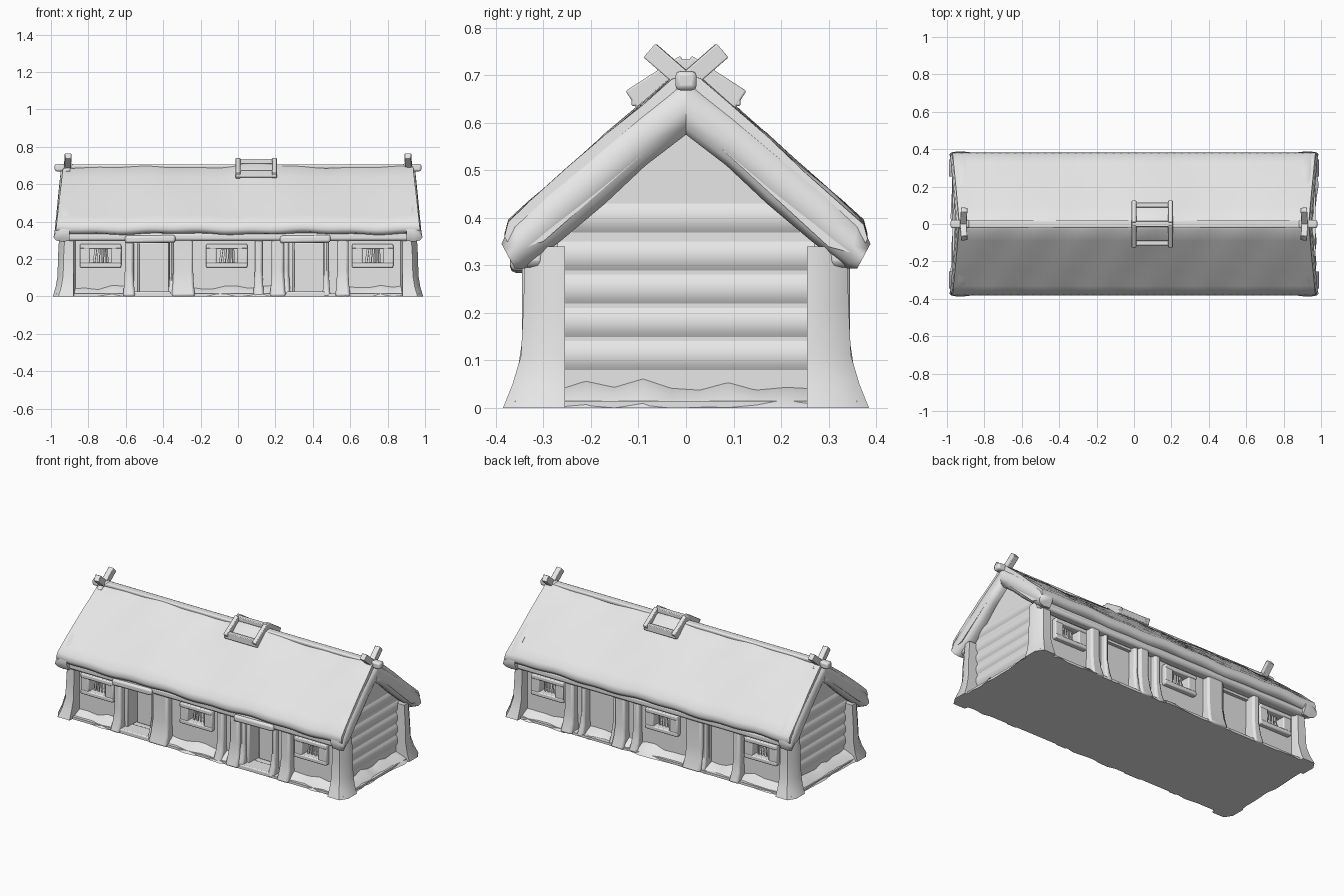
import bpy, bmesh, math, random
from mathutils import Vector

random.seed(4)
if "Cube" in bpy.data.objects:
    bpy.data.objects.remove(bpy.data.objects["Cube"])

clay = bpy.data.materials.new("pale_grey")
clay.use_nodes = True
clay.diffuse_color = (0.8, 0.8, 0.8, 1)
clay.node_tree.nodes["Principled BSDF"].inputs["Base Color"].default_value = (0.8, 0.8, 0.8, 1)


def loft(name, rings, bevel=0.0, angle=50):
    """Closed solid through a list of equal rings of points."""
    bm = bmesh.new()
    loops = [[bm.verts.new(p) for p in ring] for ring in rings]
    n = len(loops[0])
    for a, b in zip(loops, loops[1:]):
        for i in range(n):
            j = (i + 1) % n
            bm.faces.new((a[i], a[j], b[j], b[i]))
    bm.faces.new(loops[0])
    bm.faces.new(loops[-1])
    bmesh.ops.recalc_face_normals(bm, faces=bm.faces)
    mesh = bpy.data.meshes.new(name)
    bm.to_mesh(mesh)
    bm.free()
    mesh.materials.append(clay)
    obj = bpy.data.objects.new(name, mesh)
    bpy.context.collection.objects.link(obj)
    if angle:
        bpy.ops.object.select_all(action='DESELECT')
        obj.select_set(True)
        bpy.context.view_layer.objects.active = obj
        bpy.ops.object.shade_smooth_by_angle(angle=math.radians(angle))
    if bevel:
        mod = obj.modifiers.new("soft_edges", 'BEVEL')
        mod.width, mod.segments = bevel, 2
    return obj


def rect(x0, x1, y0, y1, z):
    return [(x0, y0, z), (x1, y0, z), (x1, y1, z), (x0, y1, z)]


def box(name, x, y, z, bevel=0.0, angle=50):
    return loft(name, [rect(*x, *y, z[0]), rect(*x, *y, z[1])], bevel, angle)


def beam(name, p, q, width, height, bevel=0.006):
    p, q = Vector(p), Vector(q)
    d = (q - p).normalized()
    side = d.cross(Vector((0, 0, 1))).normalized()
    up = side.cross(d)
    corners = [side * (a * width / 2) + up * (b * height / 2)
               for a, b in ((-1, -1), (1, -1), (1, 1), (-1, 1))]
    return loft(name, [[e + c for c in corners] for e in (p, q)], bevel)


def span(a, b):
    return (min(a, b), max(a, b))


windows = (-0.735, -0.06, 0.72)
doors = ((-0.56, -0.37), (0.27, 0.46))

# Walls with a gabled profile, soft horizontal courses along the ends
profile = [(-0.3, 0), (0.3, 0), (0.3, 0.34), (0, 0.61), (-0.3, 0.34)]
walls = loft("walls", [[(x, y, z) for y, z in profile] for x in (-0.9, 0.9)], angle=30)

# Cut recesses for doors, rear panels and windows, then drop the cutters
cutters = []
for s in (-1, 1):
    for x in windows:
        cutters.append(box("window_cutter", (x - 0.055, x + 0.055),
                           span(s * 0.25, s * 0.4), (0.18, 0.255), angle=0))
    for d in doors:
        depth = 0.2 if s < 0 else 0.28
        cutters.append(box("panel_cutter", d, span(s * depth, s * 0.4), (0.02, 0.285), angle=0))
for c in cutters:
    mod = walls.modifiers.new("recess", 'BOOLEAN')
    mod.operation, mod.object = 'DIFFERENCE', c
    bpy.ops.object.select_all(action='DESELECT')
    bpy.context.view_layer.objects.active = walls
    bpy.ops.object.modifier_apply(modifier=mod.name)
    bpy.data.objects.remove(c)

for e in (-1, 1):
    for i, z in enumerate((0.11, 0.18, 0.25, 0.32, 0.40)):
        w = 0.27 if z < 0.34 else 0.24
        log = [(0, -0.035), (0.01, -0.02), (0.014, 0), (0.01, 0.02), (0, 0.035)]
        loft(f"end_course_{e}_{i}",
             [[(e * (0.897 + a), y, z + b) for a, b in log] for y in (-w, w)], angle=60)

# Floor slab
box("floor_slab", (-0.97, 0.97), (-0.36, 0.36), (0.0, 0.015))

# Corner posts with flared feet
for ex in (-1, 1):
    for ey in (-1, 1):
        rings = []
        for z, x1, y1 in ((0, 0.99, 0.385), (0.05, 0.975, 0.365), (0.11, 0.965, 0.347),
                          (0.22, 0.962, 0.342), (0.34, 0.955, 0.338)):
            rings.append([(ex * 0.87, ey * 0.255, z), (ex * x1, ey * 0.255, z),
                          (ex * x1, ey * (y1 - 0.045), z), (ex * (x1 - 0.03), ey * y1, z),
                          (ex * 0.88, ey * y1, z), (ex * 0.87, ey * 0.3, z)])
        loft(f"corner_post_{ex}_{ey}", rings, angle=40)

# Upright posts along both long walls
for s in (-1, 1):
    for x0, x1, out in ((-0.605, -0.56, 0.345), (-0.365, -0.345, 0.33), (-0.345, -0.24, 0.345),
                        (0.09, 0.13, 0.335), (0.18, 0.245, 0.345),
                        (0.245, 0.272, 0.33), (0.46, 0.485, 0.335), (0.53, 0.59, 0.345)):
        rings = []
        for z, flare in ((0, 0.03), (0.06, 0.012), (0.14, 0), (0.34, 0)):
            g = flare * 0.35
            rings.append(rect(x0 - g, x1 + g, *span(s * 0.27, s * (out + flare)), z))
        loft(f"wall_post_{s}_{x0}", rings, 0.012)
    # Wall plate under the eaves
    beam(f"wall_plate_{s}", (-0.95, s * 0.325, 0.318), (0.95, s * 0.325, 0.318), 0.06, 0.045, 0.015)

    # Window frames and bars
    for x in windows:
        for z in (0.167, 0.267):
            beam(f"window_rail_{s}_{x}_{z}", (x - 0.11, s * 0.31, z), (x + 0.11, s * 0.31, z),
                 0.04, 0.026)
        for e in (-1, 1):
            a = x + e * 0.083
            box(f"window_jamb_{s}_{x}_{e}", (a - 0.028, a + 0.028),
                span(s * 0.29, s * 0.327), (0.16, 0.275), 0.006)
        for k in (-0.035, -0.012, 0.012, 0.035):
            beam(f"window_bar_{s}_{x}_{k}", (x + k, s * 0.29, 0.177),
                 (x + k * 0.8 + 0.004, s * 0.292, 0.258), 0.009, 0.012, 0)

# Door lintels, thresholds and leaves
for n, (a, b) in enumerate(doors):
    beam(f"door_lintel_{n}", (a - 0.045, -0.34, 0.304), (b + 0.035, -0.34, 0.308), 0.06, 0.04, 0.012)
    box(f"door_sill_{n}", (a - 0.01, b + 0.01), (-0.36, -0.26), (0, 0.025), 0.006)
    box(f"door_leaf_{n}", (a + 0.03, b), (-0.225, -0.195), (0.02, 0.285), 0.004)
    box(f"door_jamb_{n}", (a, a + 0.025), (-0.31, -0.2), (0.02, 0.285), 0.005)


# Uneven earth ledges at the foot of the walls
def ledge(name, a, b, base, reach, along_x, s):
    rings = []
    count = max(4, int(abs(b - a) / 0.06))
    for i in range(count + 1):
        t = a + (b - a) * i / count
        h = 0.04 + random.uniform(-0.012, 0.014)
        out = reach + random.uniform(-0.012, 0.008)
        cross = [(base, 0), (out, 0), (out - 0.025, h * 0.7), (base, h + 0.012)]
        rings.append([(t, s * d, z) if along_x else (s * d, t, z) for d, z in cross])
    loft(name, rings, angle=35)


for s in (-1, 1):
    for a, b in ((-0.89, -0.6), (-0.25, 0.19), (0.57, 0.89)):
        ledge(f"long_ledge_{s}_{a}", a, b, 0.29, 0.365, True, s)
    ledge(f"end_ledge_{s}", -0.27, 0.27, 0.89, 0.98, False, s)
for a, b in doors:
    ledge(f"rear_ledge_{a}", a, b, 0.27, 0.36, True, 1)


# Thatch: half profile mirrored about the ridge, gently lumpy
def mirrored(half):
    return half + [(-y, z) for y, z in reversed(half) if y > 0]


def lump(x, y):
    return (0.004 * math.sin(9 * x + 5 * y) + 0.003 * math.sin(23 * x - 17 * y)
            + 0.014 * math.exp(-((x - 0.1) / 0.15) ** 2 - (y / 0.1) ** 2))


sheet = [(0, 0.61), (0.3, 0.345), (0.345, 0.333), (0.372, 0.34), (0.382, 0.36), (0.374, 0.39),
         (0.33, 0.43), (0.25, 0.5), (0.17, 0.572), (0.09, 0.637), (0.03, 0.688), (0, 0.697)]
sheet = sheet + [(-y, z) for y, z in reversed(sheet[1:-1])]
rings = []
for i in range(49):
    t = -1 + i / 24
    ring = []
    for y, z in sheet:
        x = t * (0.935 + 0.04 * (0.7 - z) / 0.36)
        ring.append((x, y, z + lump(x, y)))
    rings.append(ring)
loft("thatch_roof", rings, angle=60)

# Thick rolled gable edges
cross = [(0, 0.06), (0.5, 0), (0.85, 0.12), (1, 0.45), (0.9, 0.8), (0.5, 1), (0, 0.97)]
for e in (-1, 1):
    for s in (-1, 1):
        rings = []
        for y, top, low_y, low in ((0, 0.7, 0, 0.575), (0.1, 0.622, 0.085, 0.51),
                                   (0.2, 0.542, 0.17, 0.43), (0.3, 0.462, 0.265, 0.35),
                                   (0.365, 0.4, 0.34, 0.293), (0.388, 0.345, 0.36, 0.293)):
            back = 0.9
            tip = 0.952 + 0.035 * (0.7 - top) / 0.36
            rings.append([(e * (back + (tip - back) * a), s * (low_y + (y - low_y) * b),
                           low + (top - low) * b) for a, b in cross])
        loft(f"gable_roll_{e}_{s}", rings, angle=60)
        # Crossed finial boards
        beam(f"finial_{e}_{s}", (e * 0.915, -s * 0.035, 0.655), (e * 0.908, s * 0.076, 0.752),
             0.035, 0.038, 0.003)
    beam(f"ridge_tip_{e}", (e * 0.88, 0, 0.69), (e * 0.98, 0, 0.688), 0.045, 0.04, 0.01)

# Ridge pole
beam("ridge_pole", (-0.95, 0, 0.693), (0.95, 0, 0.693), 0.045, 0.024, 0.008)

# Smoke opening frame straddling the ridge
for s in (-1, 1):
    for x in (0.0, 0.195):
        beam(f"smoke_frame_side_{s}_{x}", (x, 0, 0.722), (x, s * 0.115, 0.648), 0.025, 0.045, 0.004)
    beam(f"smoke_frame_sill_{s}", (-0.012, s * 0.102, 0.655), (0.207, s * 0.102, 0.655),
         0.026, 0.04, 0.004)
beam("smoke_frame_ridge", (-0.012, 0, 0.722), (0.207, 0, 0.722), 0.03, 0.025, 0.004)
